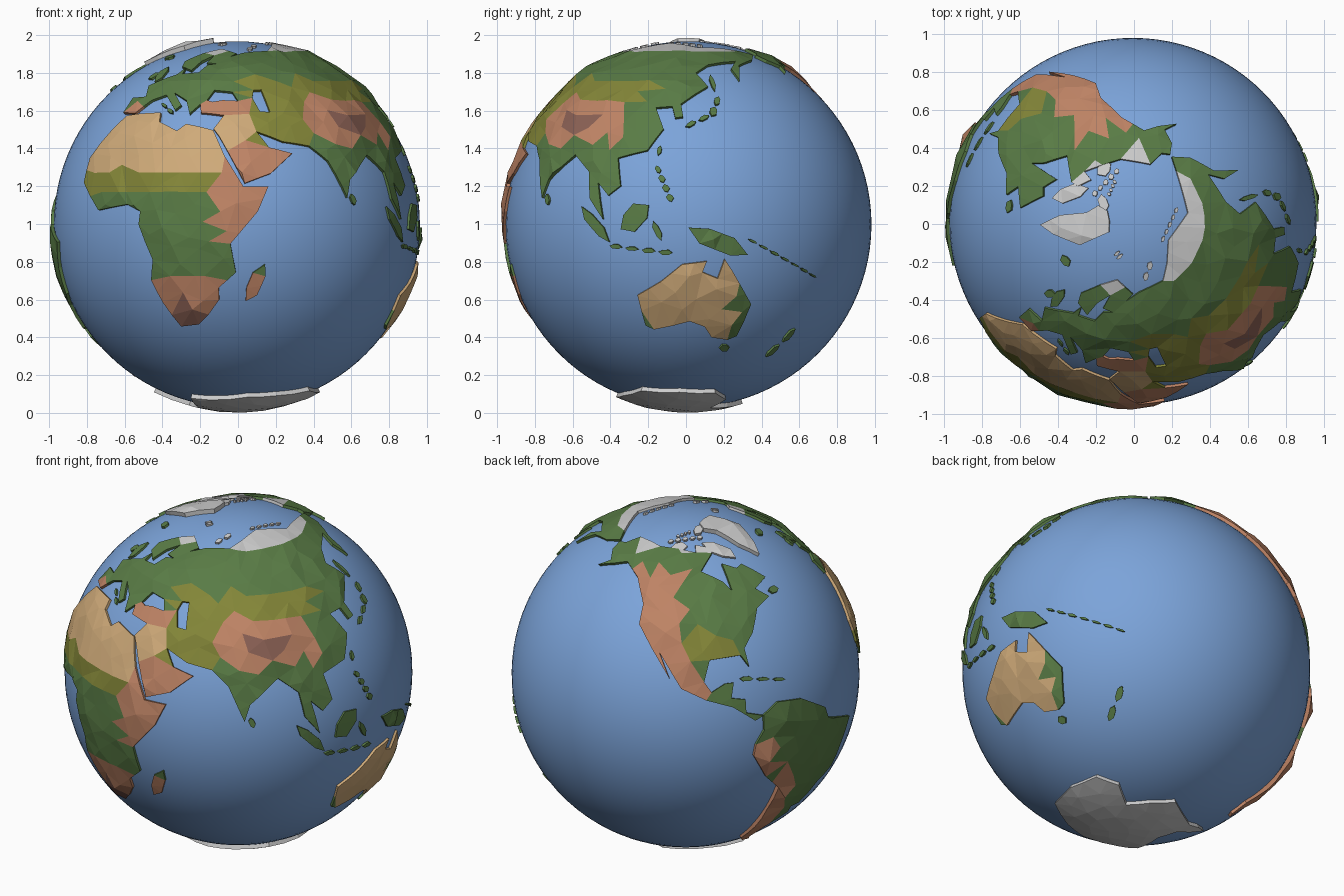
import bpy, bmesh, math, random
from mathutils import Vector
from mathutils.geometry import delaunay_2d_cdt

if "Cube" in bpy.data.objects:
    bpy.data.objects.remove(bpy.data.objects["Cube"])

random.seed(4)
CENTRE, R, FRONT_LON = Vector((-0.006, 0.013, 0.998)), 0.969, 41

COLOURS = {"ocean": (0.2, 0.37, 0.7), "green": (0.10, 0.20, 0.06), "olive": (0.23, 0.24, 0.04),
           "sand": (0.62, 0.40, 0.19), "clay": (0.52, 0.23, 0.13), "peak": (0.26, 0.12, 0.09),
           "ice": (0.56, 0.56, 0.56)}
MATS = {}
for key, rgb in COLOURS.items():
    MATS[key] = bpy.data.materials.new(key)
    MATS[key].diffuse_color = (*rgb, 1)
LAND = [k for k in COLOURS if k != "ocean"]

# Ground cover boxes: cover, west, east, south, north (first match wins)
COVER = [
    ("ice", 10, 176, 67.5, 90), ("ice", -170, -60, 68, 90),
    ("peak", 78, 96, 29, 37), ("clay", 68, 107, 26.5, 41), ("olive", 45, 68, 24, 50),
    ("olive", 68, 114, 41, 50), ("clay", 26, 45, 36, 41.5), ("clay", -10, 3, 36, 40),
    ("clay", 37, 61, 12, 25), ("sand", -18, 50, 16, 36), ("clay", 34, 52, -6, 13),
    ("olive", -18, 38, 10, 16), ("peak", 20, 28, -31, -25), ("clay", 10, 51, -36, -16),
    ("sand", 118, 146.5, -39.5, -10.5), ("sand", 112, 118, -31, -20),
    ("clay", -140, -105, 22, 60), ("clay", -110, -96, 15, 25), ("olive", -105, -85, 28, 37),
    ("clay", -82, -73, -18, -2), ("clay", -76, -66, -38, -14), ("clay", -76, -60, -56, -38)]
BELTS = (-16, 10, 16, 41, 50, 67.5)  # latitudes where the cover changes

# Mountains: longitude, latitude, reach in degrees, height
PEAKS = [(86, 33, 14, 0.022), (24, -28, 9, 0.014), (39, 8, 10, 0.012), (-112, 42, 12, 0.02),
         (-122, 54, 10, 0.012), (-103, 24, 8, 0.018), (-76, -9, 9, 0.02), (-69, -22, 9, 0.026),
         (-71, -38, 9, 0.022), (-45, 77, 12, 0.016), (0, 28, 14, 0.008)]


def direction(lon, lat):
    a, b = math.radians(lon - FRONT_LON), math.radians(lat)
    return Vector((math.cos(b) * math.sin(a), -math.cos(b) * math.cos(a), math.sin(b)))


def lonlat(p):
    lon = (math.degrees(math.atan2(p.x, -p.y)) + FRONT_LON + 180) % 360 - 180
    return lon, math.degrees(math.asin(max(-1, min(1, p.z))))


def cover_at(p):
    lon, lat = lonlat(p)
    for kind, w, e, s, n in COVER:
        if w <= lon <= e and s <= lat <= n:
            return kind
    return "green"


def inside(q, poly):
    odd = False
    for a, b in zip(poly, poly[1:] + poly[:1]):
        if (a.y > q.y) != (b.y > q.y) and q.x < a.x + (q.y - a.y) * (b.x - a.x) / (b.y - a.y):
            odd = not odd
    return odd


def coast(flat):
    return [direction(x, y) for x, y in zip(flat[::2], flat[1::2])]


def fine(ring, step=0.11):
    out = []
    for a, b in zip(ring, ring[1:] + ring[:1]):
        n = max(1, math.ceil(a.angle(b) / step))
        out += [a.lerp(b, i / n).normalized() for i in range(n)]
    return out


# Evenly scattered inland points, slightly jittered, drawn to the cover belts
INLAND = []
for i in range(1150):
    z, a = 1 - (2 * i + 1) / 1150, i * 2.399963
    r = math.sqrt(1 - z * z)
    jitter = Vector([random.uniform(-0.02, 0.02) for _ in range(3)])
    lon, lat = lonlat((Vector((r * math.cos(a), r * math.sin(a), z)) + jitter).normalized())
    belt = min(BELTS, key=lambda b: abs(b - lat))
    INLAND.append(direction(lon, belt if abs(belt - lat) < 2.6 else lat))


def land(name, ring, holes=(), rim=0.014, rough=0.016, cover=None):
    """Faceted raised slab following a coastline on the sphere."""
    rings = [fine(ring)] + [fine(h) for h in holes]
    c = sum(rings[0], Vector((0, 0, 0))).normalized()
    u = c.orthogonal().normalized()
    v = c.cross(u)
    flat = lambda p: Vector((p.dot(u), p.dot(v))) / (1 + p.dot(c))
    polys = [[flat(p) for p in rg] for rg in rings]
    is_land = lambda q: inside(q, polys[0]) and not any(inside(q, h) for h in polys[1:])
    pts, edges = [], []
    for poly in polys:
        k, n = len(pts), len(poly)
        edges += [(k + i, k + (i + 1) % n) for i in range(n)]
        pts += poly
    shore = [p for rg in rings for p in rg]
    for p in INLAND:
        if p.dot(c) > -0.4 and is_land(flat(p)) and min((p - s).length for s in shore) > 0.045:
            pts.append(flat(p))
    verts, _, faces = delaunay_2d_cdt(pts, edges, [], 0, 1e-6)[:3]
    bm = bmesh.new()
    bv = []
    for q in verts:
        s = q.length_squared
        bv.append(bm.verts.new(((q.x * u + q.y * v) * 2 + (1 - s) * c) / (1 + s)))
    for f in faces:
        if is_land(sum((verts[i] for i in f), Vector((0, 0))) / len(f)):
            face = bm.faces.new([bv[i] for i in f])
            face.normal_update()
            middle = face.calc_center_median().normalized()
            if face.normal.dot(middle) < 0:
                face.normal_flip()
            face.material_index = LAND.index(cover or cover_at(middle))
    bmesh.ops.delete(bm, geom=[x for x in bm.verts if not x.link_faces], context='VERTS')
    # Cliffs down into the ocean
    rim_edges = [e for e in bm.edges if e.is_boundary]
    rim_verts = {x for e in rim_edges for x in e.verts}
    tops = list(bm.verts)
    low = {x: bm.verts.new(CENTRE + x.co * (R - 0.012)) for x in tops if x in rim_verts}
    for e in rim_edges:
        lp = e.link_loops[0]
        a, b = lp.vert, lp.link_loop_next.vert
        wall = bm.faces.new((b, a, low[a], low[b]))
        wall.material_index = lp.face.material_index
    # Relief
    for x in tops:
        d, h, share = x.co.normalized(), rim, 0.5
        if x not in rim_verts:
            h, share = h + random.uniform(0.1, 1) * rough, 1
        for lon, lat, reach, up in PEAKS:
            away = math.degrees(d.angle(direction(lon, lat))) / reach
            h += up * max(0, 1 - away) * share
        x.co = CENTRE + d * (R + h)
    me = bpy.data.meshes.new(name)
    bm.to_mesh(me)
    bm.free()
    for k in LAND:
        me.materials.append(MATS[k])
    bpy.context.collection.objects.link(bpy.data.objects.new(name, me))


def island_chain(name, lon1, lat1, lon2, lat2, width, count, cover=None):
    """Row of pointed six-sided islands between two places."""
    start, end = direction(lon1, lat1), direction(lon2, lat2)
    side = start.cross(end).normalized() * math.radians(width) / 2
    for i in range(count):
        a = start.lerp(end, i / count)
        b = start.lerp(end, (i + (0.8 if count > 1 else 1)) / count)
        s = side * (random.uniform(0.7, 1.1) if count > 1 else 1)
        ring = [a, a.lerp(b, 0.25) - s, a.lerp(b, 0.75) - s * 0.8, b, a.lerp(b, 0.7) + s, a.lerp(b, 0.3) + s * 0.8]
        land(f"{name}_{i + 1}", [p.normalized() for p in ring], rim=0.012, cover=cover)


# Ocean
bpy.ops.mesh.primitive_uv_sphere_add(segments=96, ring_count=48, radius=R, location=CENTRE)
ocean = bpy.context.object
ocean.name = "ocean"
ocean.data.materials.append(MATS["ocean"])
bpy.ops.object.shade_smooth()

# Continents, as longitude, latitude pairs
land("africa", coast([-6, 35.8, 10, 37, 11, 33.5, 19, 30.3, 22, 32.8, 32.5, 30.5, 37, 21.5, 43, 11.8, 51, 11.8,
    47.5, 4, 39, -6, 40.7, -15, 35, -20, 35, -24, 31, -29, 27, -32.5, 20, -33.3, 15, -25, 12, -17.5, 13.5, -11,
    9, 0, 9.5, 4, 4.5, 6.2, -7.5, 4.4, -16.8, 13, -17, 21]))
land("eurasia", coast([32.6, 31, 36, 36, 27, 37, 26, 40.3, 22.5, 36.6, 19.5, 42, 12.5, 45.2, 18, 40, 16, 38, 9, 44.2,
    3, 42, -2, 36.8, -9, 37, -9, 43, -1.5, 43.5, -4.7, 48.4, 8, 54, 10, 57.5, 11, 54.2, 20, 55, 23, 59.2, 29, 60,
    22, 60.4, 24, 65.5, 17.5, 61.5, 15, 56, 7, 58.2, 5, 61.5, 14, 67.5, 26, 71, 41, 67, 36, 64.5, 46, 67.5, 68, 69,
    80, 73, 103, 77.5, 140, 72.5, 180, 69, 190, 66, 179, 62.5, 163, 59, 157, 51, 156, 57, 163, 61.5, 143, 59.3,
    135, 54.7, 140, 48, 128, 40.5, 129, 35.5, 126, 35, 124.5, 39.5, 118, 39, 122, 31, 117, 23.5, 107, 21, 109, 12,
    105, 9, 101, 13, 103.5, 1.6, 98.5, 8, 97, 16.5, 90, 22, 80, 14, 78, 8.3, 72.5, 20, 66.5, 25, 57, 26.5, 48, 30,
    52, 24.5, 59.8, 22.5, 52, 16, 43.5, 12.8, 34.7, 28.5]),
    holes=[coast([28.5, 42, 31, 46.3, 39, 45.5, 41.5, 41.7, 35, 42, 31, 41.3]),
           coast([47.5, 43, 48.5, 46.3, 52, 46.5, 54, 37.2, 50, 37.5])])
land("north_america", coast([-168, 65.6, -162, 66.5, -156, 71.2, -128, 70, -95, 68, -94, 71.5, -82, 69.5, -81.5, 67,
    -94, 60, -82.5, 55.2, -79, 51.3, -78, 62, -70, 59, -65, 60, -56, 52.5, -66, 50, -61, 46, -70, 43.5, -76, 36,
    -81, 31.5, -80.5, 25.5, -83, 29.5, -95, 29, -97.5, 22, -95, 18.5, -90, 21, -87, 21, -88.3, 16, -83.4, 15,
    -83.5, 10.5, -77.4, 8.6, -80.5, 7.4, -88, 13, -97, 16, -105.5, 20, -114, 31.5, -109.7, 23.2, -117, 32.5,
    -124, 40, -124.5, 47, -133, 56, -146, 60.5, -154, 58, -163, 55, -158, 58.5, -165.5, 62]), rim=0.016)
land("south_america", coast([-77.4, 8.6, -71.7, 12, -62, 10.6, -51.5, 4.2, -50, 0, -35.2, -5.5, -39, -13.5,
    -41, -22, -48, -26, -53.5, -34, -58, -34.2, -57, -37.5, -65, -41.5, -67.5, -46, -69, -51, -65.5, -54.8,
    -70, -55, -75, -50, -73.5, -40, -70.3, -20, -76.2, -14, -81.2, -5, -80.5, -1, -77.5, 3.5]), rim=0.016)
land("australia", coast([113.7, -22.5, 122, -18, 129, -12.5, 136.8, -11.5, 135.5, -15, 140.5, -17, 142.5, -10.8,
    145.5, -15, 153, -25.5, 150, -37, 146.5, -38.5, 140, -37.5, 137, -33.5, 131.5, -31.5, 118, -34.5, 115, -33]))
land("greenland", coast([-47, 60.3, -40, 64.5, -25, 72, -25, 82, -50, 82.8, -72, 81.5, -74, 78.3, -60, 75.5,
    -54, 67]), rim=0.022, rough=0.012, cover="ice")
land("antarctica", coast([-57, -63.5, -60, -75, -35, -78, 0, -68, 50, -67, 72, -66, 98, -62.5, 125, -63.5,
    150, -64, 165, -69, 165, -78, -160, -77, -130, -73, -75, -72, -67, -68]),
    rim=0.024, rough=0.006, cover="ice")

# Islands: start longitude, latitude, end longitude, latitude, width in degrees, count
ISLANDS = {
    "madagascar": (44, -24.5, 50, -12.5, 4.5, 1), "sri_lanka": (80, 9.5, 81, 6, 2, 1),
    "sumatra": (95.5, 5.5, 105.5, -5.5, 3.4, 1), "java_timor": (105.5, -6.6, 127, -9, 1.5, 4),
    "borneo": (109.5, -1.5, 118.5, 6, 7, 1), "sulawesi": (120, 1, 122.5, -5, 2, 1),
    "philippines": (120.5, 18.5, 126, 6.5, 2.3, 4), "taiwan": (121.5, 25.2, 120.7, 22, 1.4, 1),
    "new_guinea": (131, -1, 150, -9.5, 6, 1), "melanesia": (150, -4.5, 178, -17, 0.9, 7),
    "new_zealand": (175.5, -34.5, 167, -47, 2.8, 2), "tasmania": (145, -40.7, 147.5, -43.4, 2.8, 1),
    "south_japan": (130, 32, 140, 36.5, 2, 2), "north_japan": (140, 36, 144.5, 44.5, 2.3, 2),
    "sakhalin": (142.5, 54, 143, 46.3, 1.5, 1), "britain": (-3, 50.3, -4, 58.5, 3.2, 1),
    "ireland": (-10, 52, -6, 55, 2.6, 1), "iceland": (-23.5, 65, -14, 65, 2.8, 1),
    "mediterranean": (8.5, 41, 16, 36.5, 1.2, 2), "antilles": (-84.5, 22, -66, 18.2, 1.6, 3),
    "newfoundland": (-59, 48, -53, 47.2, 2.6, 1)}
ARCTIC = {
    "barents_sea": (52, 71, 68, 76.7, 1.8, 2), "svalbard": (12, 79, 24, 78, 2.4, 2),
    "siberian_sea": (96, 79, 150, 75, 1.2, 5), "baffin": (-65, 63, -86, 72.5, 5, 1),
    "west_arctic": (-118, 70.5, -102, 71.5, 4, 1), "north_arctic": (-90, 77, -68, 81, 3, 1),
    "middle_arctic": (-124, 73, -80, 75, 1.7, 5), "high_arctic": (-116, 76, -94, 79, 1.3, 4)}
for name, row in ISLANDS.items():
    island_chain(name, *row)
for name, row in ARCTIC.items():
    island_chain(name, *row, cover="ice")

for m in bpy.data.materials:
    if m.users and not m.is_grease_pencil:
        m.use_nodes = True
        m.node_tree.nodes["Principled BSDF"].inputs["Base Color"].default_value = m.diffuse_color
